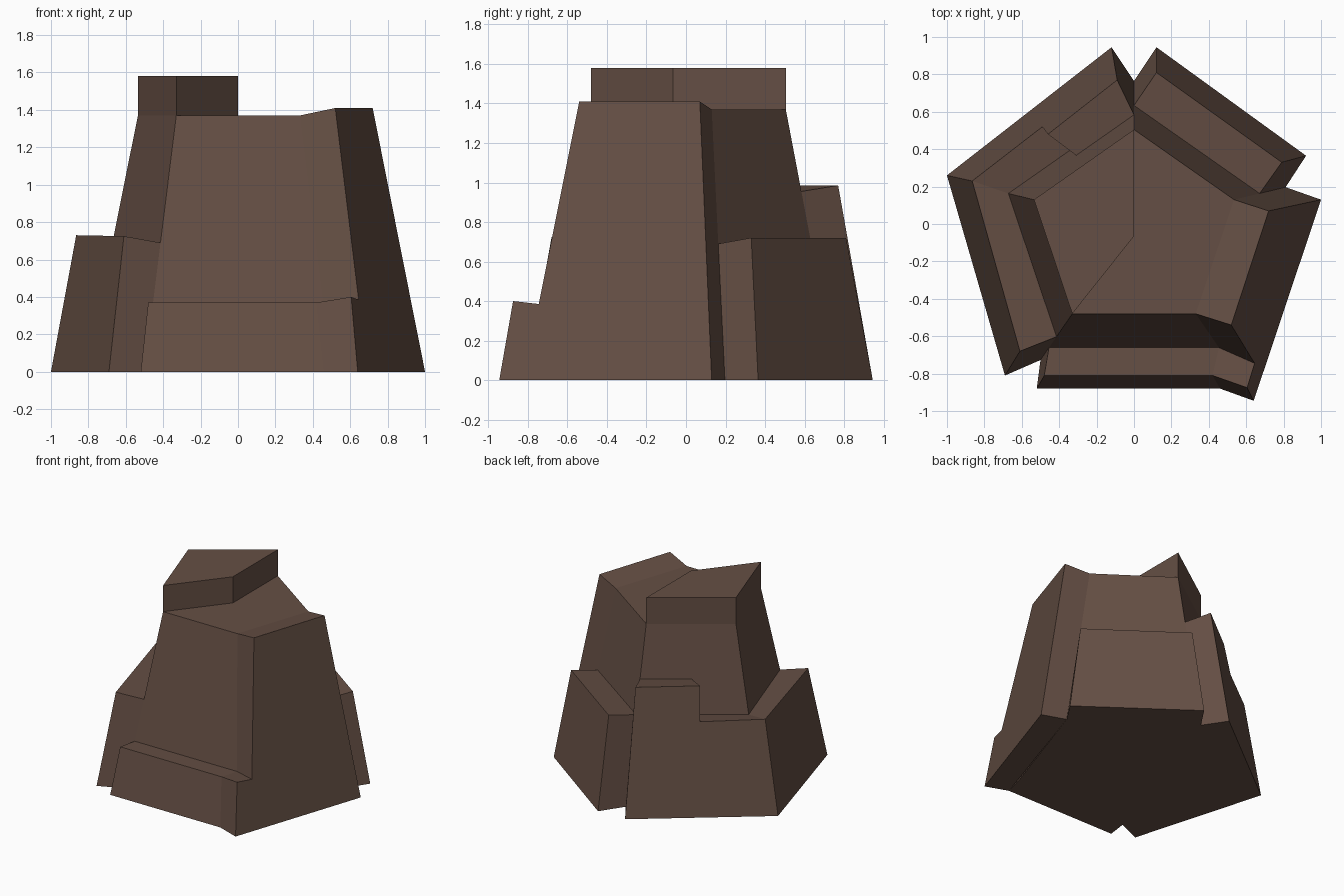
import bpy, bmesh
from mathutils import Vector

if "Cube" in bpy.data.objects:
    bpy.data.objects.remove(bpy.data.objects["Cube"])

brown = bpy.data.materials.new("dark brown rock")
brown.diffuse_color = (0.13, 0.078, 0.058, 1)
brown.use_nodes = True
brown.node_tree.nodes["Principled BSDF"].inputs["Base Color"].default_value = brown.diffuse_color

TOP_Z = 1.37
FLARE = 0.515          # extra width of the core at the ground
TOP = [Vector(p) for p in ((0, .505), (-.535, .13), (-.33, -.48), (.33, -.48), (.535, .13))]
BACK, LEFT, FRONT_L, FRONT_R, RIGHT = range(5)


def core(i, z, j=None, t=0):
    """Point on the tapered core at corner i (or part way to corner j), height z."""
    p = TOP[i] if j is None else TOP[i].lerp(TOP[j], t)
    s = 1 + FLARE * (1 - z / TOP_Z)
    return (p.x * s, p.y * s, z)


def prism(name, loop_a, loop_b):
    """Closed flat-faced solid joining two matching loops."""
    bm = bmesh.new()
    a = [bm.verts.new(p) for p in loop_a]
    b = [bm.verts.new(p) for p in loop_b]
    bm.faces.new(a)
    bm.faces.new(b[::-1])
    for k in range(len(a)):
        n = (k + 1) % len(a)
        bm.faces.new((a[k], b[k], b[n], a[n]))
    bmesh.ops.recalc_face_normals(bm, faces=bm.faces)
    mesh = bpy.data.meshes.new(name)
    bm.to_mesh(mesh)
    bm.free()
    mesh.materials.append(brown)
    ob = bpy.data.objects.new(name, mesh)
    bpy.context.collection.objects.link(ob)
    return ob


# Tapered five-sided core
prism("core", [core(i, 0) for i in range(5)], [core(i, TOP_Z) for i in range(5)])

# Raised block on the left half of the top
wedge = [TOP[BACK], TOP[LEFT], TOP[FRONT_L], Vector((0, -.065))]
prism("top_block", [(p.x, p.y, TOP_Z) for p in wedge], [(p.x, p.y, 1.58) for p in wedge])

# Low slab along the front
prism("front_slab",
      [core(FRONT_L, 0), core(FRONT_R, 0), core(FRONT_R, .365), core(FRONT_L, .365)],
      [(-.52, -.88, 0), (.46, -.88, 0), (.42, -.81, .37), (-.48, -.81, .37)])

# Full-height slab on the right, reaching round the end of the front slab
prism("right_slab",
      [core(RIGHT, 0), (.46, -.88, 0), (.42, -.81, .37), core(FRONT_R, .365),
       core(FRONT_R, TOP_Z), core(RIGHT, TOP_Z)],
      [(1.0, .13, 0), (.64, -.945, 0), (.605, -.875, .40), (.645, -.745, .385),
       (.52, -.54, 1.41), (.72, .07, 1.41)])

# Half-height slab on the left
prism("left_slab",
      [core(LEFT, 0), core(FRONT_L, 0), core(FRONT_L, .69), core(LEFT, .69)],
      [(-1.0, .26, 0), (-.69, -.81, 0), (-.61, -.68, .725), (-.865, .23, .73)])

# Half-height slab at the back right
prism("back_right_slab",
      [core(BACK, 0), core(RIGHT, 0), core(RIGHT, .69), core(BACK, .69)],
      [(.12, .945, 0), (.92, .365, 0), (.79, .33, .72), (.12, .81, .72)])

# Stepped slab at the back left
prism("back_left_slab",
      [core(BACK, 0), core(BACK, .955), core(BACK, .955, LEFT, .5),
       core(BACK, .69, LEFT, .5), core(LEFT, .69), core(LEFT, 0)],
      [(-.12, .945, 0), (-.09, .77, .985), (-.46, .48, .985),
       (-.49, .52, .72), (-.865, .23, .73), (-1.0, .26, 0)])
